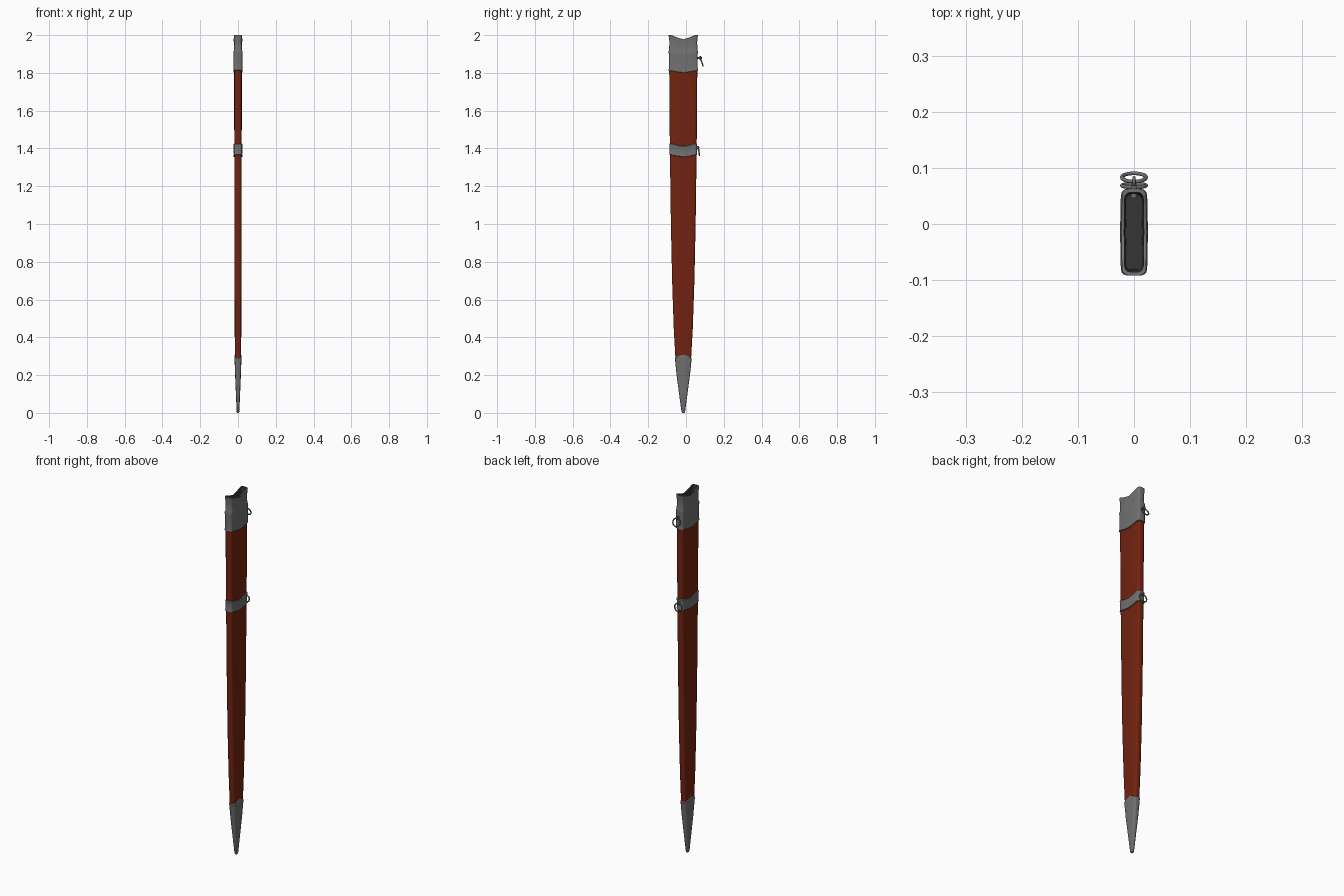
import bpy, bmesh, math
from mathutils import Matrix, Vector

if "Cube" in bpy.data.objects:
    bpy.data.objects.remove(bpy.data.objects["Cube"])

CY = -0.0145  # centre line of the scabbard in y

def mat(name, col):
    m = bpy.data.materials.new(name)
    m.diffuse_color = (*col, 1)
    m.use_nodes = True
    m.node_tree.nodes["Principled BSDF"].inputs["Base Color"].default_value = m.diffuse_color
    return m

STEEL = mat("grey steel", (0.165, 0.165, 0.165))
LEATHER = mat("red brown leather", (0.17, 0.0165, 0.005))
DARK = mat("dark lining", (0.035, 0.035, 0.035))

def section(hx, hy):
    """Rounded oblong with a faint ridge down each broad side."""
    r = min(0.012, hx * 0.6, hy * 0.6)
    quarter = [(hx - r + r * math.cos(a), hy - r + r * math.sin(a))
               for a in (0, math.pi / 6, math.pi / 3, math.pi / 2)]
    side = [(hx * 1.06, 0), (hx * 1.03, (hy - r) * 0.5)] + quarter
    half = side + [(-x, y) for x, y in reversed(side)]
    return half + [(x, -y) for x, y in reversed(half) if abs(y) > 1e-9]

def finish(bm, name, mats):
    bmesh.ops.recalc_face_normals(bm, faces=bm.faces)
    me = bpy.data.meshes.new(name)
    bm.to_mesh(me)
    bm.free()
    for m in mats:
        me.materials.append(m)
    ob = bpy.data.objects.new(name, me)
    bpy.context.collection.objects.link(ob)
    bpy.ops.object.select_all(action='DESELECT')
    ob.select_set(True)
    bpy.context.view_layer.objects.active = ob
    bpy.ops.object.shade_smooth_by_angle(angle=math.radians(35))
    return ob

def loft(name, rows, mats, lining_from=None):
    """rows: (z, half x, half y, wave); wave lifts the middle of the broad sides."""
    bm = bmesh.new()
    rings = []
    for z, hx, hy, w in rows:
        rings.append([bm.verts.new((x, y + CY, z + w * (1 + math.cos(math.pi * min(1, abs(y) / hy))) / 2))
                      for x, y in section(hx, hy)])
    n = len(rings[0])
    for k, (a, b) in enumerate(zip(rings, rings[1:])):
        for i in range(n):
            f = bm.faces.new((a[i], a[(i + 1) % n], b[(i + 1) % n], b[i]))
            f.material_index = int(lining_from is not None and k >= lining_from)
    bm.faces.new(rings[0])
    bm.faces.new(rings[-1]).material_index = int(lining_from is not None)
    return finish(bm, name, mats)

# leather body
loft("leather_body", [(0.27, 0.0155, 0.0405, 0), (0.45, 0.0165, 0.0505, 0), (0.7, 0.0175, 0.059, 0),
                      (1.0, 0.018, 0.0655, 0), (1.4, 0.0185, 0.071, 0), (1.83, 0.0195, 0.0745, 0)], [LEATHER])

# pointed chape at the bottom
loft("chape", [(0, 0.004, 0.006, 0), (0.006, 0.0065, 0.0095, 0), (0.1, 0.0105, 0.022, 0),
               (0.2, 0.0145, 0.0355, 0), (0.28, 0.0175, 0.0435, 0.012), (0.29, 0.0185, 0.045, 0.014),
               (0.294, 0.0165, 0.043, 0.014)], [STEEL])

# middle band
loft("middle_band", [(1.366, 0.0185, 0.071, -0.012), (1.368, 0.0225, 0.074, -0.012),
                     (1.378, 0.021, 0.0725, -0.012), (1.41, 0.021, 0.0725, -0.014),
                     (1.424, 0.0225, 0.074, -0.015), (1.427, 0.0185, 0.071, -0.015)], [STEEL])

# locket with hollow throat
loft("locket", [(1.812, 0.0195, 0.0745, -0.012), (1.814, 0.0235, 0.0775, -0.012),
                (1.825, 0.0225, 0.0765, -0.012), (1.90, 0.0225, 0.0765, -0.012),
                (1.912, 0.0235, 0.0775, -0.012), (1.922, 0.0205, 0.075, -0.012),
                (1.965, 0.0195, 0.0735, -0.016), (1.99, 0.0215, 0.0765, -0.022),
                (2.0, 0.0215, 0.0775, -0.022), (2.0, 0.0165, 0.071, -0.022),
                (1.84, 0.014, 0.067, 0)], [STEEL, DARK], lining_from=9)

def torus(name, centre, major, minor, rot):
    bpy.ops.mesh.primitive_torus_add(location=centre, rotation=rot, major_radius=major,
                                     minor_radius=minor, major_segments=24, minor_segments=8)
    ob = bpy.context.object
    ob.name = name
    ob.data.materials.append(STEEL)
    bpy.ops.object.shade_smooth()

# hanging rings with their lugs on the back edge
for name, y, z, tilt, lug in (("locket", 0.083, 1.858, 20, 0.079), ("band", 0.0685, 1.383, 8, 0.064)):
    torus(name + "_ring", (0, y, z), 0.0215, 0.0035, (math.radians(90 + tilt), 0, 0))
    torus(name + "_lug_eye", (0, lug - 0.003, z + 0.021), 0.0065, 0.003, (0, math.pi / 2, 0))
    bm = bmesh.new()
    bmesh.ops.create_cone(bm, cap_ends=True, segments=12, radius1=0.006, radius2=0.0035,
                          depth=lug - 0.05,
                          matrix=Matrix.Translation(Vector((0, (lug + 0.042) / 2, z + 0.021)))
                          @ Matrix.Rotation(-math.pi / 2, 4, 'X'))
    finish(bm, name + "_lug", [STEEL])
